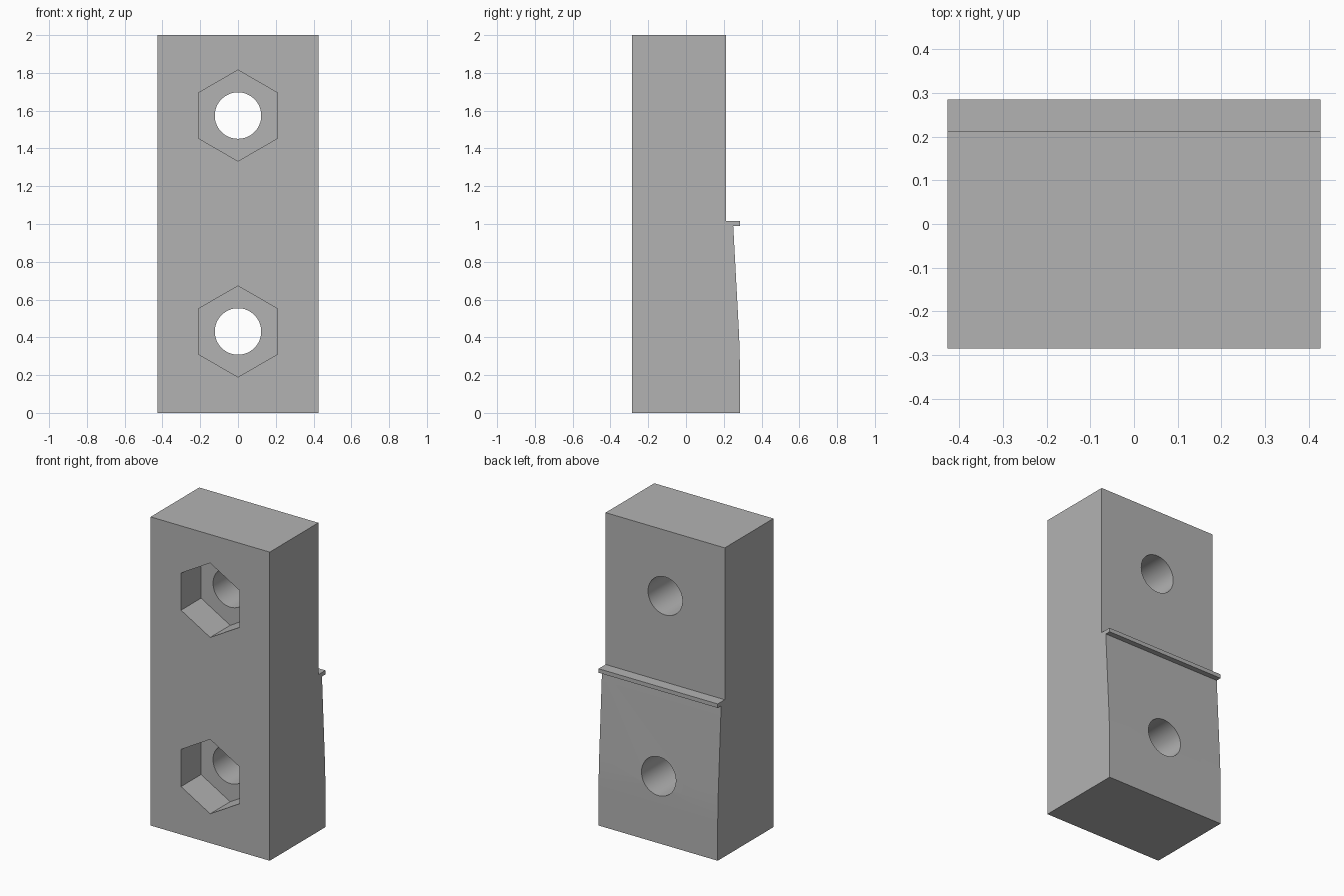
import bpy
import bmesh
from math import radians

default = bpy.data.objects.get("Cube")
if default:
    bpy.data.objects.remove(default, do_unlink=True)

HALF_WIDTH = 0.427
FRONT, BACK = -0.285, 0.285
HOLE_HEIGHTS = {"lower": 0.431, "upper": 1.574}

grey = bpy.data.materials.new("plain grey")
grey.use_nodes = True
colour = (0.45, 0.45, 0.45, 1)
grey.diffuse_color = colour
grey.node_tree.nodes["Principled BSDF"].inputs["Base Color"].default_value = colour

# Clamp block: side profile (y, z) extruded across the width
profile = [
    (FRONT, 0), (BACK, 0), (BACK, 0.26), (0.283, 0.36), (0.279, 0.45),
    (0.25, 0.99), (BACK, 0.99), (BACK, 1.016), (0.213, 1.016),
    (0.213, 2), (FRONT, 2),
]
bm = bmesh.new()
side = bm.faces.new([bm.verts.new((-HALF_WIDTH, y, z)) for y, z in profile])
extruded = bmesh.ops.extrude_face_region(bm, geom=[side])["geom"]
new_verts = [v for v in extruded if isinstance(v, bmesh.types.BMVert)]
bmesh.ops.translate(bm, verts=new_verts, vec=(2 * HALF_WIDTH, 0, 0))
bmesh.ops.recalc_face_normals(bm, faces=bm.faces)
mesh = bpy.data.meshes.new("clamp_block")
bm.to_mesh(mesh)
bm.free()
block = bpy.data.objects.new("clamp_block", mesh)
bpy.context.collection.objects.link(block)
mesh.materials.append(grey)


def cut(name, sides, radius, y_start, y_end, z):
    """Cut a prism running along y out of the block."""
    bpy.ops.mesh.primitive_cylinder_add(
        vertices=sides, radius=radius, depth=y_end - y_start,
        location=(0, (y_start + y_end) / 2, z), rotation=(radians(90), 0, 0))
    cutter = bpy.context.object
    cutter.name = name
    cutter.hide_render = True
    cutter.data.materials.append(grey)
    bpy.context.view_layer.objects.active = block
    mod = block.modifiers.new(name, "BOOLEAN")
    mod.operation = "DIFFERENCE"
    mod.solver = "EXACT"
    mod.object = cutter
    bpy.ops.object.modifier_apply(modifier=mod.name)
    bpy.data.objects.remove(cutter, do_unlink=True)


# Hexagonal nut pockets in front, round bolt holes right through
for label, height in HOLE_HEIGHTS.items():
    cut(label + "_nut_pocket", 6, 0.241, -0.5, -0.08, height)
    cut(label + "_bolt_hole", 64, 0.123, -0.5, 0.5, height)

bpy.ops.object.select_all(action="DESELECT")
block.select_set(True)
bpy.context.view_layer.objects.active = block
bpy.ops.object.shade_smooth_by_angle(angle=radians(20))
